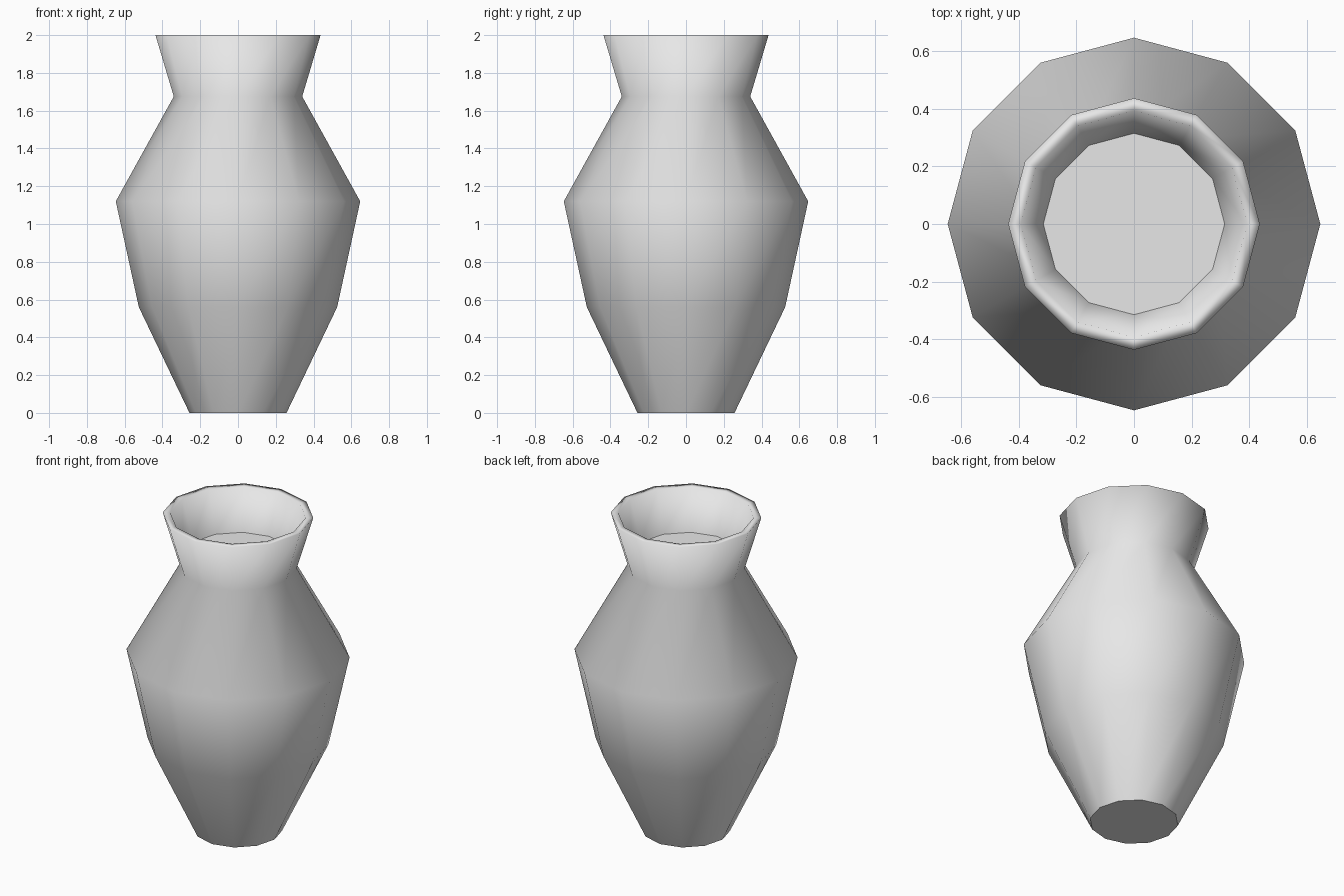
import bpy, bmesh, math

SIDES = 12

cube = bpy.data.objects.get("Cube")
if cube:
    bpy.data.objects.remove(cube, do_unlink=True)

# Pale grey clay
clay = bpy.data.materials.new("pale_grey_clay")
clay.use_nodes = True
colour = (0.8, 0.8, 0.8, 1)
clay.diffuse_color = colour
clay.node_tree.nodes["Principled BSDF"].inputs["Base Color"].default_value = colour


def ring(bm, radius, z):
    """One ring of vertices with corners on the x and y axes."""
    angles = [2 * math.pi * i / SIDES for i in range(SIDES)]
    return [bm.verts.new((radius * math.cos(a), radius * math.sin(a), z)) for a in angles]


# Profile: foot, belly, shoulder, neck, rim, inner lip, inner floor
profile = [(0.257, 0), (0.525, 0.56), (0.647, 1.12), (0.34, 1.675),
           (0.437, 2), (0.393, 2), (0.315, 1.745)]

bm = bmesh.new()
rings = [ring(bm, r, z) for r, z in profile]
for low, high in zip(rings, rings[1:]):
    for i in range(SIDES):
        j = (i + 1) % SIDES
        bm.faces.new((low[i], low[j], high[j], high[i])).smooth = True

# Flat base underneath and flat floor inside the neck
bm.faces.new(rings[0][::-1]).smooth = False
bm.faces.new(rings[-1]).smooth = False

# Keep the base and floor edges crisp against the smooth wall
for edge in bm.edges:
    if any(not f.smooth for f in edge.link_faces):
        edge.smooth = False

mesh = bpy.data.meshes.new("vase")
bm.to_mesh(mesh)
bm.free()
mesh.materials.append(clay)
bpy.context.collection.objects.link(bpy.data.objects.new("vase", mesh))
